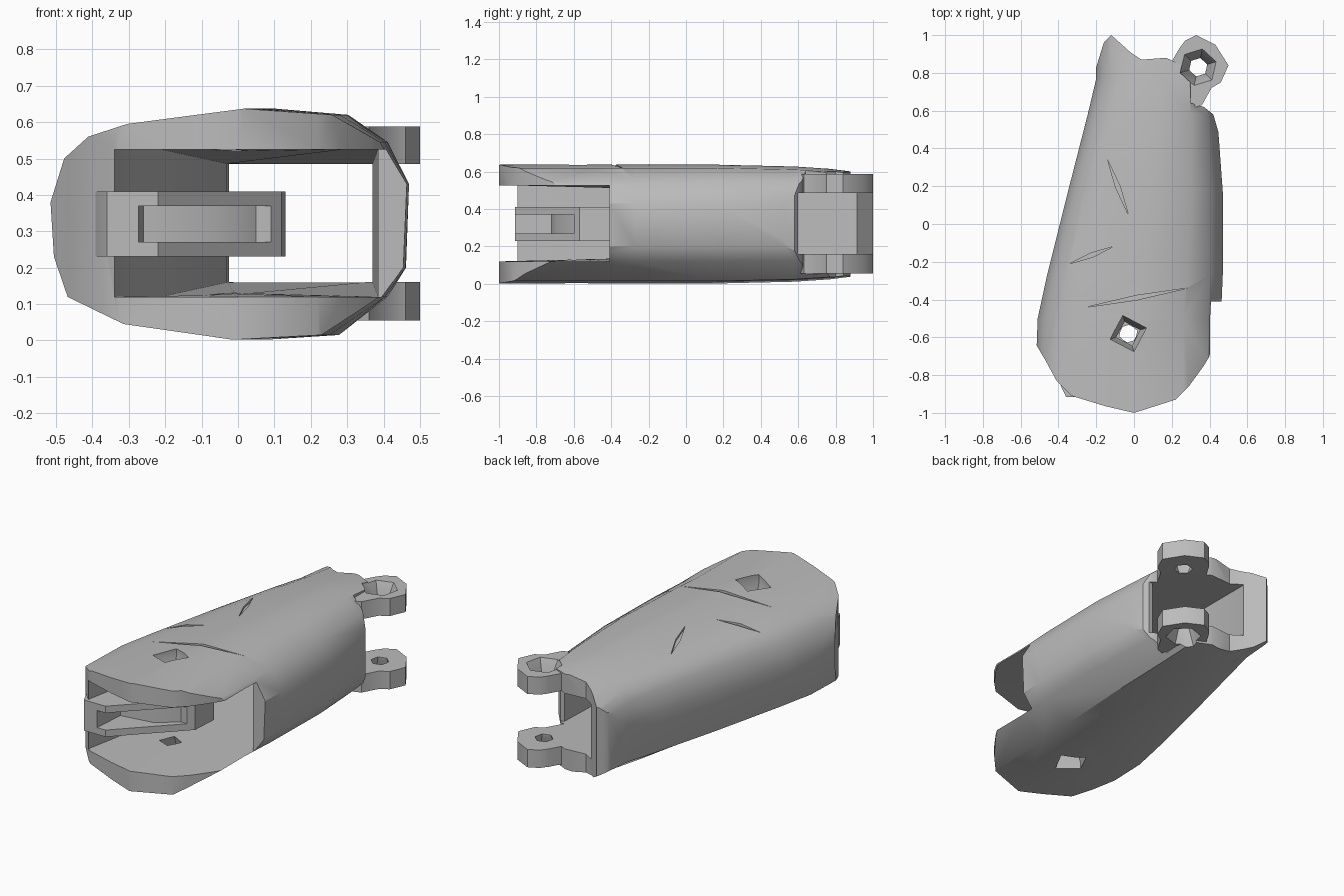
import bpy, bmesh, math
from mathutils import Vector

default = bpy.data.objects.get("Cube")
if default:
    bpy.data.objects.remove(default, do_unlink=True)

grey = bpy.data.materials.new("plain_grey")
grey.use_nodes = True
grey.diffuse_color = (0.5, 0.5, 0.5, 1)
grey.node_tree.nodes["Principled BSDF"].inputs["Base Color"].default_value = (0.5, 0.5, 0.5, 1)


def loft(name, rings):
    """Closed solid through rings that have equal point counts."""
    bm = bmesh.new()
    loops = [[bm.verts.new(p) for p in ring] for ring in rings]
    n = len(loops[0])
    bm.faces.new(loops[0])
    bm.faces.new(loops[-1][::-1])
    for a, b in zip(loops, loops[1:]):
        for i in range(n):
            j = (i + 1) % n
            bm.faces.new((a[i], b[i], b[j], a[j]))
    bmesh.ops.recalc_face_normals(bm, faces=bm.faces)
    mesh = bpy.data.meshes.new(name)
    bm.to_mesh(mesh)
    bm.free()
    mesh.materials.append(grey)
    obj = bpy.data.objects.new(name, mesh)
    bpy.context.collection.objects.link(obj)
    return obj


def prism(name, plan, low, high):
    """Plan outline raised between heights, each a number or a rule of y."""
    lo = low if callable(low) else lambda y: low
    hi = high if callable(high) else lambda y: high
    return loft(name, [[(x, y, f(y)) for x, y in plan] for f in (lo, hi)])


def ring(x, y, z, r, sides, turn=0.3):
    return [(x + r * math.cos(turn + math.tau * i / sides),
             y + r * math.sin(turn + math.tau * i / sides), z) for i in range(sides)]


def combine(obj, tool, operation):
    mod = obj.modifiers.new(operation.lower(), 'BOOLEAN')
    mod.operation, mod.solver, mod.object = operation, 'EXACT', tool
    bpy.ops.object.select_all(action='DESELECT')
    bpy.context.view_layer.objects.active = obj
    obj.select_set(True)
    bpy.ops.object.modifier_apply(modifier=mod.name)
    bpy.data.objects.remove(tool, do_unlink=True)


# Rounded shell: one cross-section swept along the length
section = [(-.51, .38), (-.47, .5), (-.40, .56), (-.29, .595), (.03, .637), (.27, .62),
           (.40, .545), (.47, .43), (.46, .2), (.40, .12), (.24, .015), (0, .002),
           (-.3, .045), (-.46, .12), (-.50, .23)]
stations = [(-1.05, -.53, .46, 1), (-.5, -.51, .46, 1), (-.27, -.46, .47, 1),
            (.17, -.35, .47, 1), (.58, -.245, .44, .97), (.77, -.2, .42, .93),
            (1.05, -.2, .42, .82)]
rings = []
for y, left, right, tall in stations:
    rings.append([(left + (x + .51) / .98 * (right - left), y, .32 + (z - .32) * tall)
                  for x, z in section])
body = loft("arm_body", rings)

# Trim to the plan outline
outline = [(-.6, -.5), (-.47, -.72), (-.41, -.83), (-.33, -.91), (-.15, -.965), (0, -1),
           (.22, -.93), (.29, -.86), (.37, -.75), (.40, -.7), (.43, -.41), (.5, -.41),
           (.5, .3), (.42, .58), (.37, .62), (.3, .64), (.3, .82), (.17, .88), (.04, .87),
           (-.02, .91), (-.12, 1), (-.16, .96), (-.2, .83), (-.25, .77), (-.6, 0)]
combine(body, prism("outline_cutter", outline, -.2, .9), 'INTERSECT')

# Rear hinge lugs, split later by the cavity
lug = [(.2, .86), (.24, .93), (.27, .97), (.33, 1), (.43, .95), (.5, .84), (.46, .75),
       (.41, .72), (.36, .63), (.28, .6), (.2, .6)]
combine(body, prism("rear_lugs", lug, .055, .588), 'UNION')


# Through cavity, open at both ends and on the left side near them
def inset(y):
    return max(0, min(1, (y + .4) / 1.0)) * .04


cavity = [(-.34, -1.1), (.7, -1.1), (.7, -.41), (.385, -.41), (.37, .6), (.7, .6),
          (.7, 1.1), (.05, 1.1), (-.03, .9), (-.03, .58), (-.21, -.42), (-.28, -.57),
          (-.34, -.88)]
combine(body, prism("cavity_cutter", cavity, lambda y: .12 + inset(y),
                    lambda y: .525 - inset(y)), 'DIFFERENCE')

# Forked tongue standing inside the front mouth
tongue = prism("forked_tongue", [(-.4, -.83), (-.36, -.915), (-.22, -.915), (.12, -.57),
                                 (.13, -.41), (-.3, -.41), (-.4, -.6)], .23, .41)
slot = [(-.28, -1), (-.26, -.72), (-.06, -.69), (.05, -.6), (.3, -.6), (.3, -1)]
combine(tongue, prism("slot_cutter", slot, .27, .37), 'DIFFERENCE')

# Funnel-shaped pin holes through both plates
for x, y, outer, inner, sides in ((-.03, -.58, .1, .05, 4), (.34, .83, .1, .05, 6)):
    for plate in (1, -1):
        levels = ((.5, inner * .8), (.17, inner), (.27, outer), (.4, outer))
        hole = [ring(x, y, .32 + plate * h, r, sides) for h, r in
                ((.05, inner), levels[1], levels[2], levels[3])]
        combine(body, loft("hole_cutter", hole), 'DIFFERENCE')
combine(tongue, loft("pin_cutter", [ring(-.03, -.58, z, .05, 6) for z in (.1, .5)]),
        'DIFFERENCE')

# Shallow creases in the top skin
for start, end in (((-.25, -.44), (.28, -.34)), ((-.34, -.21), (-.11, -.12)),
                   ((-.14, .34), (-.03, .05))):
    a, b = Vector(start), Vector(end)
    middle = (a + b) / 2
    side = (b - a).orthogonal().normalized() * .012
    tops = []
    for p in (a, middle + side, b, middle - side):
        hit, where, *_ = body.ray_cast((p.x, p.y, 2), (0, 0, -1))
        tops.append((p.x, p.y, where.z if hit else .6))
    combine(body, loft("crease_cutter", [[(x, y, z - .012) for x, y, z in tops],
                                         [(x, y, z + .1) for x, y, z in tops]]),
            'DIFFERENCE')

# Soft skin with crisp edges
bpy.ops.object.select_all(action='DESELECT')
for obj in (body, tongue):
    obj.select_set(True)
bpy.context.view_layer.objects.active = body
bpy.ops.object.shade_smooth_by_angle(angle=math.radians(32))
